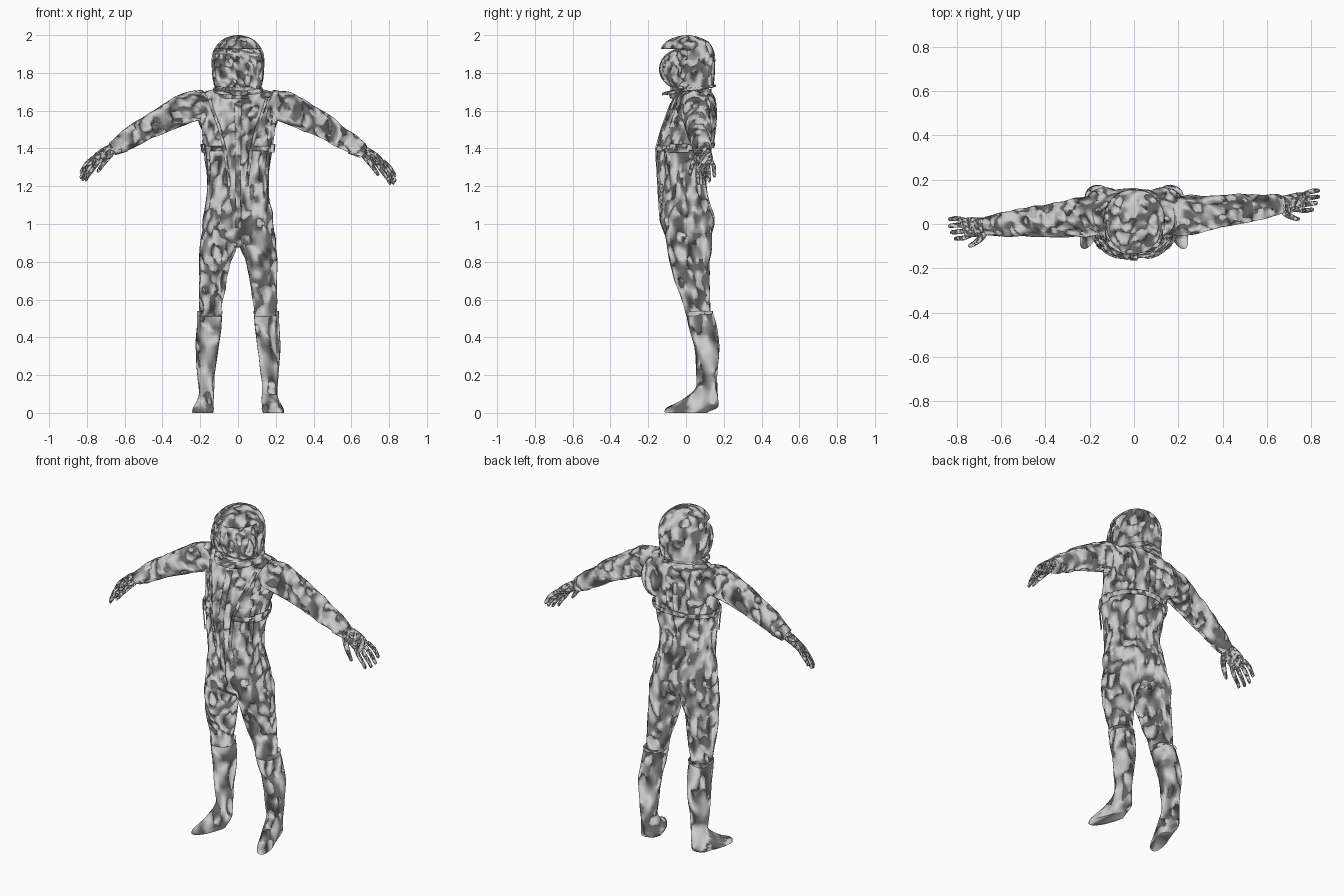
import bpy, bmesh, math
from mathutils import Vector, noise

if "Cube" in bpy.data.objects:
    bpy.data.objects.remove(bpy.data.objects["Cube"])


def finish(bm, name, angle=40, thick=0, crumple=6, grain=21):
    """Make the object, shade it, and crumple its normals like creased cloth."""
    if thick:
        bmesh.ops.recalc_face_normals(bm, faces=bm.faces)
        bmesh.ops.solidify(bm, geom=bm.faces[:], thickness=thick)
    bmesh.ops.recalc_face_normals(bm, faces=bm.faces)
    me = bpy.data.meshes.new(name)
    bm.to_mesh(me)
    bm.free()
    ob = bpy.data.objects.new(name, me)
    bpy.context.collection.objects.link(ob)
    bpy.ops.object.select_all(action='DESELECT')
    ob.select_set(True)
    bpy.context.view_layer.objects.active = ob
    bpy.ops.object.shade_smooth_by_angle(angle=math.radians(angle))
    normals = []
    for loop, cn in zip(me.loops, me.corner_normals):
        c = me.vertices[loop.vertex_index].co
        w = noise.noise_vector(Vector((c.x * grain, c.y * grain, c.z * grain * .6)))
        normals.append((cn.vector + w * crumple).normalized())
    me.normals_split_custom_set(normals)
    return ob


def catmull(rows, t):
    i = min(int(t), len(rows) - 2)
    f = t - i
    a, b, c, d = (rows[max(0, min(len(rows) - 1, i + j))] for j in (-1, 0, 1, 2))
    return [0.5 * (2 * q + (r - p) * f + (2 * p - 5 * q + 4 * r - s) * f * f
                   + (3 * q - p - 3 * r + s) * f ** 3) for p, q, r, s in zip(a, b, c, d)]


def oval(ang, power):
    c, s = math.cos(ang), math.sin(ang)
    return (math.copysign(abs(c) ** (2 / power), c), math.copysign(abs(s) ** (2 / power), s))


def loft(name, rows, normal=(0, 0, 1), ref=(1, 0, 0), n=24, sub=3, power=2.2,
         wrinkle=0.0, edit=None, **look):
    """Skin oval rings (x, y, z, radius_u, radius_v) with cloth wrinkles."""
    nv = Vector(normal).normalized()
    u = Vector(ref)
    u = (u - nv * u.dot(nv)).normalized()
    v = nv.cross(u)
    bm = bmesh.new()
    rings = []
    for k in range((len(rows) - 1) * sub + 1):
        x, y, z, ru, rv = catmull(rows, k / sub)
        ring = []
        for j in range(n):
            a, b = oval(math.tau * j / n, power)
            off = u * a * ru + v * b * rv
            q = Vector((x, y, z)) + off
            w = wrinkle * noise.noise(Vector((q.x * 17, q.y * 17, q.z * 11)))
            ring.append(bm.verts.new(q + off.normalized() * w))
        rings.append(ring)
    for r0, r1 in zip(rings, rings[1:]):
        for j in range(n):
            bm.faces.new((r0[j], r0[(j + 1) % n], r1[(j + 1) % n], r1[j]))
    bm.faces.new(rings[0])
    bm.faces.new(rings[-1])
    if edit:
        edit(bm)
    return finish(bm, name, **look)


def ellipsoid(name, loc, rad, seg=24):
    bm = bmesh.new()
    bmesh.ops.create_uvsphere(bm, u_segments=seg, v_segments=seg * 2 // 3, radius=1)
    for v in bm.verts:
        v.co = Vector([c * r + l for c, r, l in zip(v.co, rad, loc)])
    return finish(bm, name)


# Suit torso: (x, y, z, half width, half depth)
TORSO = [(0, .022, .875, .03, .06), (0, .012, .93, .172, .118), (0, .007, 1.02, .187, .142),
         (0, -.008, 1.12, .17, .134), (0, -.02, 1.22, .162, .127), (0, -.015, 1.32, .173, .139),
         (0, -.01, 1.40, .183, .148), (0, .012, 1.50, .195, .142), (0, .032, 1.60, .212, .126),
         (0, .042, 1.66, .212, .112), (0, .045, 1.695, .19, .09), (0, .03, 1.72, .10, .075)]
loft("suit_torso", TORSO, n=44, sub=5, wrinkle=.008)
loft("neck", [(0, .02, 1.67, .11, .10), (0, .02, 1.76, .10, .105)], sub=1)
for s in (-1, 1):
    ellipsoid("shoulder_blade_padding", (s * .13, .105, 1.58), (.085, .06, .115))


def on_torso(deg, z, off):
    i = next(i for i in range(len(TORSO) - 1) if TORSO[i + 1][2] >= z)
    f = (z - TORSO[i][2]) / (TORSO[i + 1][2] - TORSO[i][2])
    x, y, zz, rx, ry = [p + (q - p) * f for p, q in zip(TORSO[i], TORSO[i + 1])]
    a, b = oval(math.radians(deg), 2.2)
    return Vector((a * (rx + off), y + b * (ry + off), z))


def strap(name, path, width, off=.006, steps=8):
    """Ribbon hugging the torso along (angle, height) points."""
    pts = []
    for (a0, z0), (a1, z1) in zip(path, path[1:]):
        pts += [(a0 + (a1 - a0) * k / steps, z0 + (z1 - z0) * k / steps) for k in range(steps)]
    pts.append(path[-1])
    bm = bmesh.new()
    pairs = []
    for i, (a, z) in enumerate(pts):
        p0, p1 = pts[max(i - 1, 0)], pts[min(i + 1, len(pts) - 1)]
        d = Vector((math.radians(p1[0] - p0[0]) * .16, p1[1] - p0[1])).normalized() * width / 2
        da = math.degrees(d.y / .16)
        pairs.append([bm.verts.new(on_torso(a - e * da, z + e * d.x, off)) for e in (-1, 1)])
    for (a, b), (c, d) in zip(pairs, pairs[1:]):
        bm.faces.new((a, b, d, c))
    return finish(bm, name, thick=.006, grain=25)


# Harness, front closure and chest belt
strap("front_zip_flap", [(270, .98), (270, 1.25), (270, 1.42), (270, 1.64)], .02)
strap("back_centre_strap", [(90, 1.42), (90, 1.64)], .024)
strap("chest_belt_back", [(-5, 1.40), (90, 1.42), (185, 1.40)], .026, steps=14)
for s in (-1, 1):
    m = lambda d: 270 + s * d
    strap("chest_belt_front", [(m(22), 1.40), (m(92), 1.40)], .026, .009, 12)
    strap("vest_edge", [(m(42), 1.66), (m(28), 1.52), (m(20), 1.40), (m(14), 1.20)], .014)
    strap("hanging_strap", [(m(56), 1.40), (m(58), 1.26)], .024, .013)
    strap("belt_buckle_pad", [(m(62), 1.40), (m(98), 1.40)], .044, .013)

# Helmet shell with a cut-out face opening
HELMET = [(0, .03, 1.72, .118, .112), (0, .012, 1.76, .133, .138), (0, .008, 1.83, .139, .146),
          (0, .006, 1.89, .138, .148), (0, .004, 1.93, .124, .138), (0, .006, 1.965, .096, .112),
          (0, .005, 1.987, .062, .07), (0, .005, 2.0, .015, .016)]


def face_opening(bm):
    cut = [f for f in bm.faces if f.calc_center_median().z < 1.721
           or (f.calc_center_median().z < 1.925 and f.calc_center_median().y < -.01)]
    bmesh.ops.delete(bm, geom=cut, context='FACES')


loft("helmet_shell", HELMET, n=32, edit=face_opening, thick=.008)
# Wide rounded visor, lofted from side to side
loft("helmet_visor", [(x * .131, -.012, 1.82, d, h) for x, d, h in
                      ((-1, .03, .06), (-.96, .065, .09), (-.8, .095, .104), (-.4, .122, .11),
                       (0, .131, .112), (.4, .122, .11), (.8, .095, .104), (.96, .065, .09),
                       (1, .03, .06))], (1, 0, 0), (0, 1, 0), n=32, power=2, grain=32)
# Tilted neck ring and its lower cuff
loft("helmet_neck_ring", [(0, .015, 1.702, .115, .12), (0, .015, 1.704, .132, .145),
                          (0, .015, 1.716, .132, .145), (0, .015, 1.722, .11, .115)],
     normal=(0, -.16, 1), sub=1, n=32)
loft("neck_cuff", [(0, .025, 1.675, .125, .11), (0, .02, 1.705, .112, .115)],
     normal=(0, -.1, 1), sub=1, n=32)

# Legs and boots
LEG = [(.095, .01, 1.03, .068, .105), (.1, .014, .96, .09, .122), (.105, .02, .88, .098, .116),
       (.122, .02, .8, .084, .105), (.133, .033, .7, .073, .092), (.144, .053, .6, .065, .073),
       (.147, .065, .51, .06, .06)]
BOOT = [(.150, .070, .535, .066, .069), (.155, .090, .45, .066, .074), (.164, .110, .35, .061, .066),
        (.169, .110, .20, .047, .055), (.168, .108, .13, .041, .057), (.168, .075, .07, .041, .095),
        (.168, .035, .03, .042, .134), (.168, .005, .008, .043, .118), (.168, .003, 0, .041, .112)]


def toes_out(s):
    def edit(bm):
        for v in bm.verts:
            v.co.z = max(v.co.z, 0)
            if v.co.z < .13 and v.co.y < .06:
                v.co.x += s * .32 * (.06 - v.co.y)
    return edit


for s in (-1, 1):
    side = lambda rows: [(s * r[0],) + r[1:] for r in rows]
    loft("suit_leg", side(LEG), n=28, sub=5, wrinkle=.008)
    loft("boot", side(BOOT), n=24, wrinkle=.004, edit=toes_out(s), crumple=3, grain=16)
    loft("boot_cuff", side([(.150, .07, .512, .065, .071), (.150, .07, .54, .068, .072)]), sub=1)

# Arms and gloved hands: the two sides swing differently
ARM = [(.15, 1.64, .08, .08), (.24, 1.622, .09, .084), (.36, 1.567, .076, .073),
       (.48, 1.502, .066, .062), (.58, 1.438, .057, .052), (.655, 1.388, .044, .04)]
for s, swing, lift in ((1, .12, 0), (-1, -.09, .03)):
    def hand(rows, roll=.4):
        return [(s * (x + y * roll), .033 + swing * (x - .2) + y,
                 z + y * roll * .8 + lift * (x - .2), ru, rv) for x, y, z, ru, rv in rows]

    axis, across = (s * .87, swing, -.5), (s * .4, 1, .32)
    loft("suit_arm", hand([(x, 0, z, a, b) for x, z, a, b in ARM]), axis, (0, 1, 0),
         n=24, sub=5, wrinkle=.008)
    loft("glove_cuff", hand([(.61, 0, 1.415, .052, .05), (.665, 0, 1.382, .042, .036)]),
         axis, (0, 1, 0), n=16, sub=1)
    loft("glove_palm", hand([(.64, 0, 1.395, .034, .028), (.685, 0, 1.372, .042, .024),
                             (.73, 0, 1.342, .048, .021), (.768, 0, 1.308, .044, .014)]),
         (s * .8, swing, -.6), across, n=24, sub=6, wrinkle=.003, grain=75, crumple=9)
    for i, size in enumerate((.92, 1.0, .97, .8)):
        y = -.034 + i * .023
        dx, dz, fan = .07 * size, -.098 * size, (i - 1.5) * .006
        loft("glove_finger",
             hand([(.752, y, 1.324, .011, .011),
                   (.758 + dx * .42, y + fan, 1.316 + dz * .32, .0115, .0115),
                   (.758 + dx * .8, y + fan, 1.316 + dz * .7, .010, .010),
                   (.758 + dx, y + fan, 1.316 + dz * .97, .0085, .0085),
                   (.758 + dx * 1.03, y + fan, 1.316 + dz * 1.04, .003, .003)]),
             (s * .65, 0, -.76), (0, 1, 0), n=10, grain=75, crumple=9)
    loft("glove_thumb",
         hand([(.68, -.022, 1.368, .018, .018), (.71, -.05, 1.35, .015, .015),
               (.745, -.07, 1.32, .012, .012), (.772, -.08, 1.29, .009, .009),
               (.777, -.081, 1.283, .003, .003)]),
         (s * .6, -.45, -.65), (0, 1, 0), n=10, grain=75, crumple=9)
